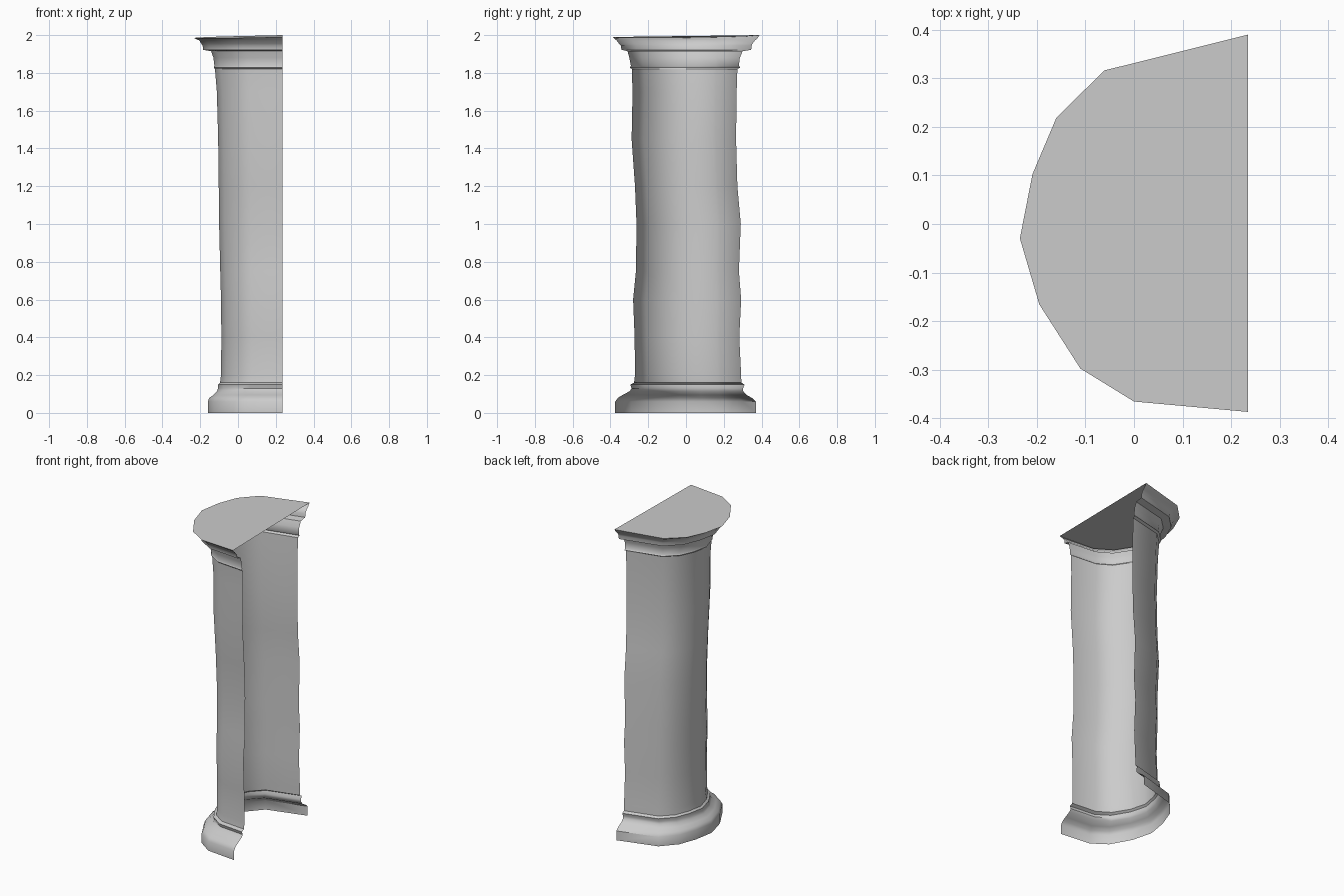
import bpy, bmesh, math

if "Cube" in bpy.data.objects:
    bpy.data.objects.remove(bpy.data.objects["Cube"])

stone = bpy.data.materials.new("grey stone")
stone.diffuse_color = (0.6, 0.6, 0.6, 1)
stone.use_nodes = True
stone.node_tree.nodes["Principled BSDF"].inputs["Base Color"].default_value = stone.diffuse_color

BACK = 0.235  # plane where the half column is open

# half-round plan: (depth from the open plane 0..1, side -1..1)
PLAN = [(0, 1), (0.63, 0.81), (0.84, 0.56), (0.945, 0.26), (1, -0.08),
        (0.915, -0.43), (0.735, -0.77), (0.5, -0.945), (0, -1)]

# (height, x of the round side, lowest y, highest y)
BASE = [(0, -.16, -.375, .37), (.06, -.16, -.375, .37), (.08, -.152, -.36, .348),
        (.095, -.13, -.335, .32), (.115, -.112, -.298, .303), (.13, -.105, -.288, .302),
        (.15, -.106, -.295, .31), (.16, -.095, -.275, .293)]
SHAFT = [(.2, -.09, -.27, .292), (.4, -.088, -.272, .282), (.6, -.09, -.28, .292),
         (.75, -.094, -.265, .28), (1.0, -.1, -.262, .29), (1.2, -.102, -.27, .272),
         (1.45, -.105, -.288, .265), (1.7, -.112, -.283, .268), (1.82, -.122, -.287, .272)]
CAPITAL = [(1.828, -.128, -.297, .288), (1.838, -.125, -.292, .28), (1.88, -.13, -.3, .285),
           (1.915, -.142, -.31, .3), (1.922, -.185, -.342, .345), (1.945, -.187, -.345, .348),
           (1.955, -.195, -.355, .352), (1.972, -.205, -.368, .365),
           (1.979, -.222, -.378, .375)]


def ring(bm, z, x0, y0, y1):
    mid, half = (y0 + y1) / 2, (y1 - y0) / 2
    return [bm.verts.new((BACK - d * (BACK - x0), mid + s * half, z)) for d, s in PLAN]


def loft(name, rows, cap=False):
    bm = bmesh.new()
    rings = [ring(bm, *r) for r in rows]
    if cap:
        # slightly tilted top slab
        top = ring(bm, 2.0, -.235, -.387, .39)
        for v in top:
            v.co.z = 2.0 - 0.013 * (0.39 - v.co.y) - 0.02 * (BACK - v.co.x)
        rings.append(top)
        bm.faces.new(top)
    for a, b in zip(rings, rings[1:]):
        for i in range(len(PLAN) - 1):
            bm.faces.new((a[i], a[i + 1], b[i + 1], b[i]))
    me = bpy.data.meshes.new(name)
    bm.to_mesh(me)
    bm.free()
    me.materials.append(stone)
    ob = bpy.data.objects.new(name, me)
    bpy.context.collection.objects.link(ob)
    bpy.ops.object.select_all(action='DESELECT')
    ob.select_set(True)
    bpy.context.view_layer.objects.active = ob
    bpy.ops.object.shade_smooth_by_angle(angle=math.radians(45))


loft("column_base", BASE)
loft("column_shaft", [BASE[-1]] + SHAFT)
loft("column_capital", [SHAFT[-1]] + CAPITAL, cap=True)
